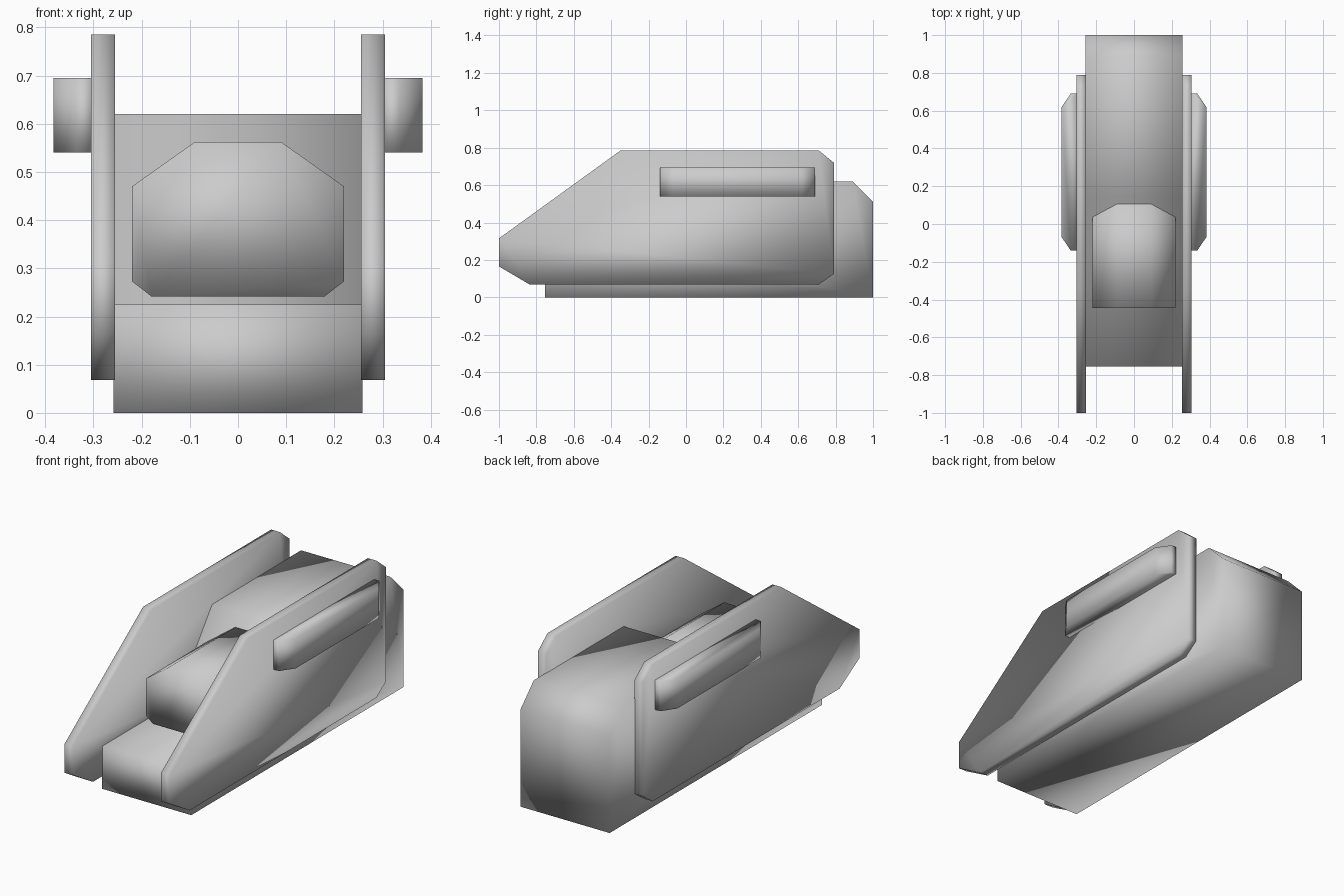
import bpy
import bmesh
from mathutils import Vector

cube = bpy.data.objects.get("Cube")
if cube:
    bpy.data.objects.remove(cube, do_unlink=True)

grey = bpy.data.materials.new("plain grey")
grey.use_nodes = True
COLOUR = (0.6, 0.6, 0.6, 1)
grey.diffuse_color = COLOUR
grey.node_tree.nodes["Principled BSDF"].inputs["Base Color"].default_value = COLOUR


def prism(name, profile, axis, start, end):
    """Extrude a closed profile along an axis; the profile uses the other two axes."""
    bm = bmesh.new()
    verts = []
    for p in profile:
        co = list(p)
        co.insert(axis, start)
        verts.append(bm.verts.new(co))
    cap = bm.faces.new(verts)
    offset = Vector((0, 0, 0))
    offset[axis] = end - start
    ext = bmesh.ops.extrude_face_region(bm, geom=[cap], use_keep_orig=True)
    moved = [g for g in ext["geom"] if isinstance(g, bmesh.types.BMVert)]
    bmesh.ops.translate(bm, verts=moved, vec=offset)
    bmesh.ops.recalc_face_normals(bm, faces=bm.faces)
    for f in bm.faces:
        f.smooth = True
    mesh = bpy.data.meshes.new(name)
    bm.to_mesh(mesh)
    bm.free()
    mesh.materials.append(grey)
    obj = bpy.data.objects.new(name, mesh)
    bpy.context.collection.objects.link(obj)
    return obj


# Main hull: low nose deck, sloped step, high rear with a cut corner
hull = [(-0.755, 0), (-0.755, 0.225), (-0.15, 0.225), (0.15, 0.62),
        (0.89, 0.62), (1, 0.51), (1, 0)]
prism("hull", hull, 0, -0.258, 0.258)

# Cabin: eight-sided block running back into the sloped step
half = [(0.18, 0.242), (0.22, 0.273), (0.22, 0.47), (0.09, 0.562)]
cabin = half + [(-x, z) for x, z in reversed(half)]
prism("cabin", cabin, 1, -0.445, 0.13)

# Side plates with slanted front, and the pods on their outer faces
plate = [(-1, 0.165), (-1, 0.315), (-0.35, 0.785), (0.71, 0.785),
         (0.79, 0.72), (0.79, 0.125), (0.71, 0.068), (-0.835, 0.068)]
pod = [(0.3, -0.14), (0.335, -0.14), (0.383, -0.07), (0.383, 0.62),
       (0.335, 0.69), (0.3, 0.69)]
for side, s in (("left", 1), ("right", -1)):
    prism(side + "_side_plate", plate, 0, s * 0.255, s * 0.305)
    prism(side + "_pod", [(s * x, y) for x, y in pod], 2, 0.54, 0.695)
